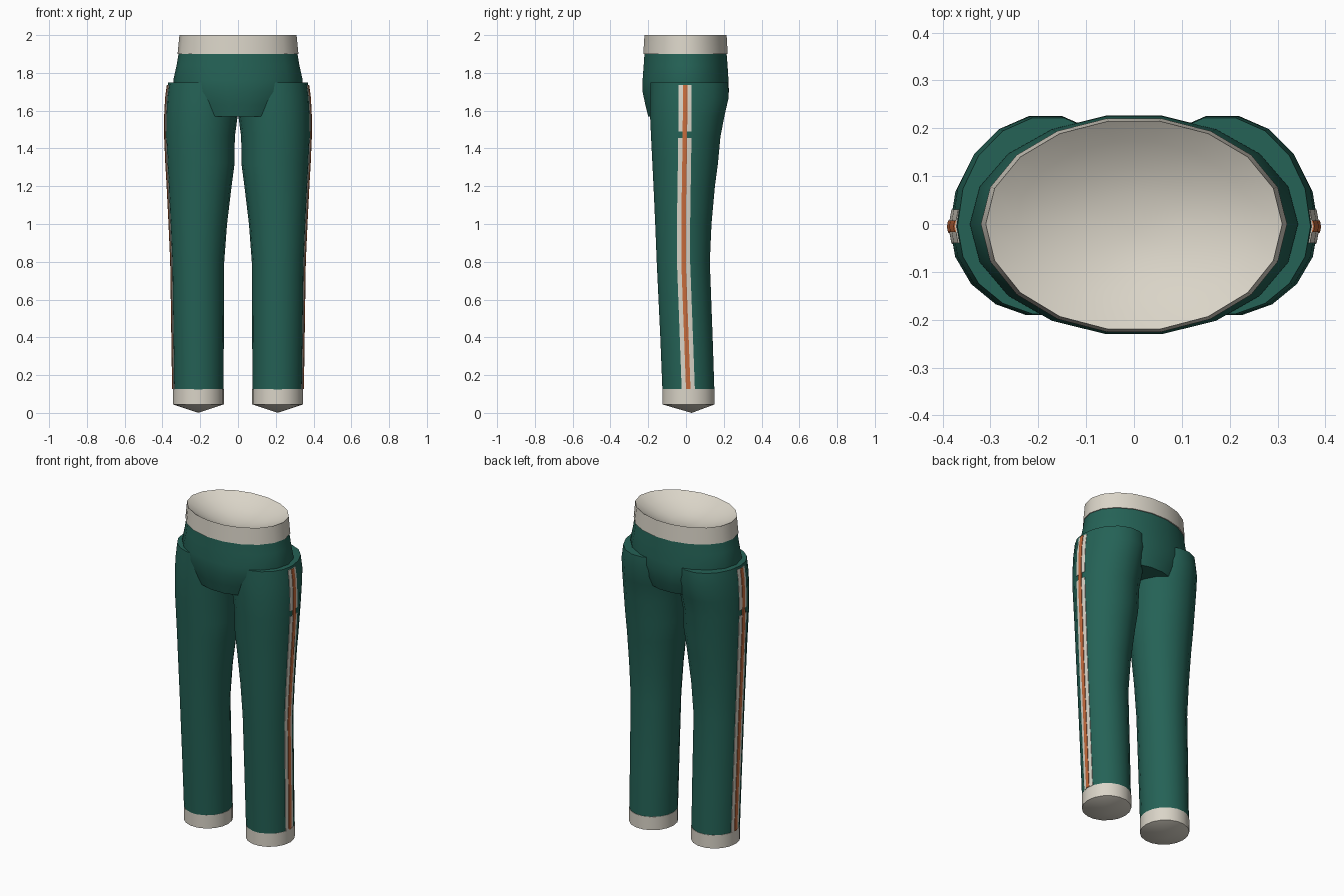
import bpy, bmesh
from math import sin, cos, pi, radians

cube = bpy.data.objects.get("Cube")
if cube:
    bpy.data.objects.remove(cube, do_unlink=True)

SIDES = 18
FLAT = sin(radians(80))  # the flat front and back of a ring lie a little inside its radius


def material(name, rgb):
    m = bpy.data.materials.new(name)
    m.use_nodes = True
    m.diffuse_color = (*rgb, 1)
    m.node_tree.nodes["Principled BSDF"].inputs["Base Color"].default_value = (*rgb, 1)
    return m


green = material("deep green cloth", (0.018, 0.122, 0.093))
cream = material("cream trim", (0.70, 0.66, 0.575))
orange = material("orange piping", (0.58, 0.15, 0.045))


def ring(z, x0, x1, front, mid, back):
    """Oval with its widest line at y = mid and separate front and back depths."""
    cx, rx = (x0 + x1) / 2, (x1 - x0) / 2
    pts = []
    for i in range(SIDES):
        a = 2 * pi * i / SIDES
        ry = (back - mid if sin(a) > 0 else mid - front) / FLAT
        pts.append((cx + rx * cos(a), mid + ry * sin(a), z))
    return pts


def loft(name, rings, mat, side=1, start=None, end=None):
    """Skin a list of rings; each end closes flat or to a given apex point."""
    bm = bmesh.new()
    rows = [[bm.verts.new((side * x, y, z)) for x, y, z in r] for r in rings]
    n = len(rows[0])
    for a, b in zip(rows, rows[1:]):
        for i in range(n):
            j = (i + 1) % n
            bm.faces.new((a[i], a[j], b[j], b[i]))
    for row, apex in ((rows[0], start), (rows[-1], end)):
        if apex:
            tip = bm.verts.new((side * apex[0], apex[1], apex[2]))
            for i in range(n):
                bm.faces.new((row[i], row[(i + 1) % n], tip))
        else:
            bm.faces.new(row)
    bmesh.ops.recalc_face_normals(bm, faces=bm.faces)
    mesh = bpy.data.meshes.new(name)
    bm.to_mesh(mesh)
    bm.free()
    mesh.materials.append(mat)
    obj = bpy.data.objects.new(name, mesh)
    bpy.context.collection.objects.link(obj)
    bpy.ops.object.select_all(action="DESELECT")
    obj.select_set(True)
    bpy.context.view_layer.objects.active = obj
    bpy.ops.object.shade_smooth_by_angle(angle=radians(35))


# Leg profile: height, inner x, outer x, front y, widest y, back y
LEG = [
    (0.125, 0.077, 0.343, -0.125, 0.012, 0.150),
    (0.40, 0.075, 0.347, -0.136, 0.002, 0.141),
    (0.80, 0.073, 0.353, -0.155, -0.013, 0.126),
    (1.00, 0.058, 0.362, -0.163, -0.013, 0.135),
    (1.20, 0.034, 0.372, -0.172, -0.010, 0.153),
    (1.32, 0.018, 0.379, -0.178, -0.008, 0.169),
    (1.46, 0.017, 0.385, -0.185, -0.006, 0.182),
    (1.57, 0.002, 0.385, -0.190, -0.005, 0.203),
    (1.67, -0.01, 0.380, -0.190, -0.005, 0.226),
    (1.75, -0.01, 0.369, -0.188, -0.005, 0.222),
]


def leg_at(z):
    for a, b in zip(LEG, LEG[1:]):
        if z <= b[0]:
            t = (z - a[0]) / (b[0] - a[0])
            return [p + t * (q - p) for p, q in zip(a, b)]


def stripe(name, low, high, width, lift, mat, side):
    """Thin band lying along the outer seam of a leg."""
    heights = [low] + [r[0] for r in LEG if low < r[0] < high] + [high]
    rows = []
    for z in heights:
        _, _, x, _, y, _ = leg_at(z)
        x += lift
        drop = 0.18 * width
        rows.append([(x - drop - 0.006, y - width, z), (x - drop, y - width, z), (x, y, z),
                     (x - drop, y + width, z), (x - drop - 0.006, y + width, z)])
    loft(name, rows, mat, side)


for side, label in ((1, "left"), (-1, "right")):
    loft(label + "_leg", [ring(*r) for r in LEG], green, side)
    # Hem cuff with a shallow pointed underside
    cuff = [ring(z, 0.075, 0.345, -0.125, 0.013, 0.152) for z in (0.045, 0.126)]
    loft(label + "_cuff", cuff, cream, side, start=(0.21, 0.03, 0.0))
    # Side seam trim, with a small break below the hip
    stripe(label + "_lower_stripe", 0.127, 1.455, 0.035, 0.003, cream, side)
    stripe(label + "_upper_stripe", 1.49, 1.735, 0.035, 0.003, cream, side)
    stripe(label + "_piping", 0.127, 1.735, 0.012, 0.006, orange, side)

# Hips, reaching down between the legs
loft("hips", [ring(z, -x, x, f, 0, b) for z, x, f, b in (
    (1.57, 0.25, -0.200, 0.195),
    (1.63, 0.29, -0.215, 0.215),
    (1.70, 0.33, -0.230, 0.227),
    (1.76, 0.343, -0.230, 0.225),
    (1.84, 0.325, -0.224, 0.220),
    (1.90, 0.315, -0.220, 0.215))], green)

# Waistband with a dished top
band = [ring(1.90, -0.320, 0.320, -0.226, 0, 0.221),
        ring(2.00, -0.310, 0.310, -0.220, 0, 0.215)]
for s, z in ((0.8, 1.968), (0.55, 1.94), (0.3, 1.921)):
    band.append(ring(z, -0.31 * s, 0.31 * s, -0.22 * s - 0.02 * (1 - s), 0, 0.215 * s))
loft("waistband", band, cream, end=(0, -0.02, 1.912))
